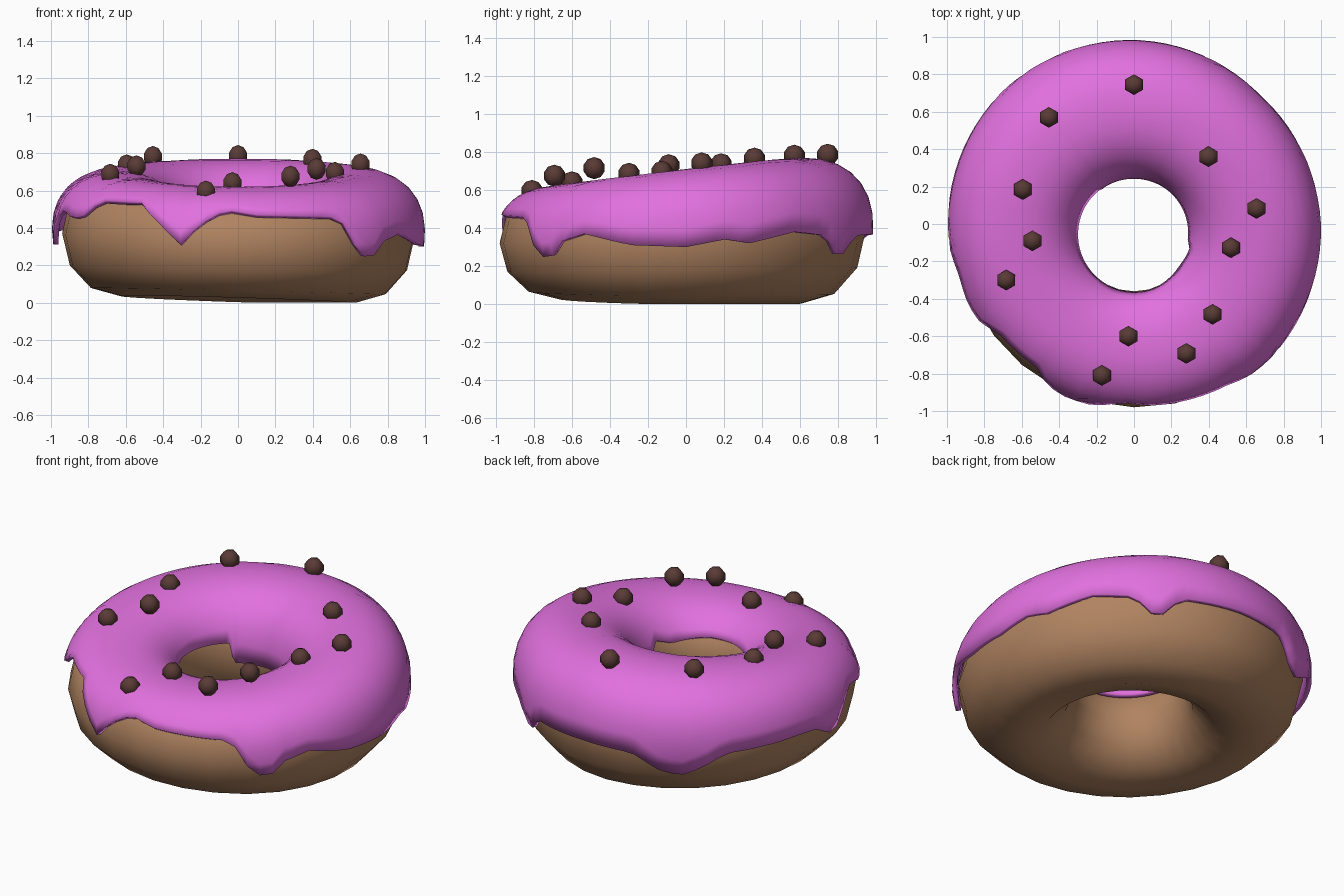
import bpy, bmesh, math
from math import sin, cos, radians, pi

if "Cube" in bpy.data.objects:
    bpy.data.objects.remove(bpy.data.objects["Cube"])


def material(name, col):
    m = bpy.data.materials.new(name)
    m.diffuse_color = (*col, 1)
    m.use_nodes = True
    m.node_tree.nodes["Principled BSDF"].inputs["Base Color"].default_value = m.diffuse_color
    return m


def lerp(table, deg):
    """Linear lookup in an (angle, value) table that runs 0..360."""
    for (a, va), (b, vb) in zip(table, table[1:]):
        if a <= deg <= b:
            return va + (vb - va) * (deg - a) / (b - a)


# outer radius of the icing by angle
RADIUS = [(0, 1.0), (45, .965), (90, .985), (135, 1.0), (180, .995),
          (225, .99), (270, 1.0), (315, 1.025), (360, 1.0)]
# how far the dough sits inside the icing on the outside
GAP = [(0, .055), (90, .04), (180, .055), (225, .03), (270, .02), (315, .03), (360, .055)]
# lower edge of the icing on the outside, with drips
OUTER = [(0, .30), (12, .34), (20, .32), (36, .38), (50, .36), (58, .23), (66, .36),
         (88, .37), (107, .36), (116, .26), (123, .225), (130, .28), (138, .37), (165, .39),
         (174, .38), (178, .31), (183, .31), (190, .46), (197, .50), (206, .45), (212, .47),
         (218, .55), (236, .54), (245, .42), (252, .31), (258, .42), (266, .50),
         (276, .47), (300, .46), (306, .41), (309, .26), (315, .235), (320, .33),
         (328, .37), (343, .31), (360, .30)]
# lower edge of the icing inside the hole
INNER = [(0, .40), (40, .36), (130, .36), (136, .48), (285, .48),
         (318, .45), (338, .49), (343, .40), (360, .40)]


def section(deg, gap, off):
    """Centre radius, half width, centre height and heights up and down of the ring."""
    c, s = cos(radians(deg)), sin(radians(deg))
    r_out = lerp(RADIUS, deg) - gap
    r_in = .285 - .045 * s + off
    top = .71 + .075 * s - .015 * s * s - off
    low = max(0, .015 - .02 * c - .012 * s)
    mid = low + .52 * (top - low)
    return (r_out + r_in) / 2, (r_out - r_in) / 2, mid, top - mid, mid - low


def signed_pow(v, e):
    return math.copysign(abs(v) ** e, v)


def point(deg, phi, gap=0, off=0):
    rc, a, mid, up, down = section(deg, gap, off)
    s = sin(phi)
    e = 2 / (2.3 if s > 0 else 2.05)
    r = rc + a * signed_pow(cos(phi), e)
    z = mid + (up if s > 0 else down) * signed_pow(s, e)
    return r * cos(radians(deg)), r * sin(radians(deg)), z


def phi_at(deg, z):
    _, _, mid, up, down = section(deg, 0, 0)
    t = (z - mid) / (up if z > mid else down)
    return math.asin(signed_pow(t, (2.3 if t > 0 else 2.05) / 2))


def ring_mesh(name, rows, closed, mat):
    """Skin a loop of cross-sections into a mesh object."""
    bm = bmesh.new()
    vs = [[bm.verts.new(p) for p in row] for row in rows]
    n, m = len(vs), len(vs[0])
    for i in range(n):
        for j in range(m if closed else m - 1):
            k = (j + 1) % m
            q = (i + 1) % n
            bm.faces.new((vs[i][j], vs[q][j], vs[q][k], vs[i][k]))
    for f in bm.faces:
        f.smooth = True
    me = bpy.data.meshes.new(name)
    bm.to_mesh(me)
    bm.free()
    me.materials.append(mat)
    ob = bpy.data.objects.new(name, me)
    bpy.context.collection.objects.link(ob)
    return ob


pink = material("pink icing", (.76, .165, .74))
brown = material("baked dough", (.44, .23, .12))
dark = material("dark chocolate", (.10, .043, .036))

# dough ring
SEG, TUBE = 28, 12
ring_mesh("dough", [[point(360 * i / SEG, 2 * pi * j / TUBE, lerp(GAP, 360 * i / SEG), .03)
                     for j in range(TUBE)] for i in range(SEG)], True, brown)

# icing shell with drips
rows = []
for i in range(90):
    d = i * 4
    p0 = phi_at(d, lerp(OUTER, d))
    p1 = pi - phi_at(d, lerp(INNER, d))
    rows.append([point(d, p0 + (p1 - p0) * j / 14) for j in range(15)])
icing = ring_mesh("icing", rows, False, pink)
sol = icing.modifiers.new("thickness", 'SOLIDIFY')
sol.thickness = .028
sol.offset = -1
bpy.context.view_layer.objects.active = icing
icing.select_set(True)
bpy.ops.object.shade_smooth_by_angle(angle=radians(50))

# chocolate balls
BALLS = [(0, .745, .785), (-.455, .57, .78), (.398, .36, .765), (-.595, .185, .735),
         (.655, .083, .74), (-.543, -.09, .73), (.518, -.127, .695), (-.683, -.30, .685),
         (.42, -.483, .715), (-.03, -.60, .64), (.28, -.692, .675), (-.172, -.81, .595)]
for i, loc in enumerate(BALLS):
    bpy.ops.mesh.primitive_uv_sphere_add(segments=6, ring_count=5, radius=.058, location=loc)
    ball = bpy.context.object
    ball.name = f"chocolate_ball_{i + 1}"
    ball.data.materials.append(dark)
    bpy.ops.object.shade_smooth()
